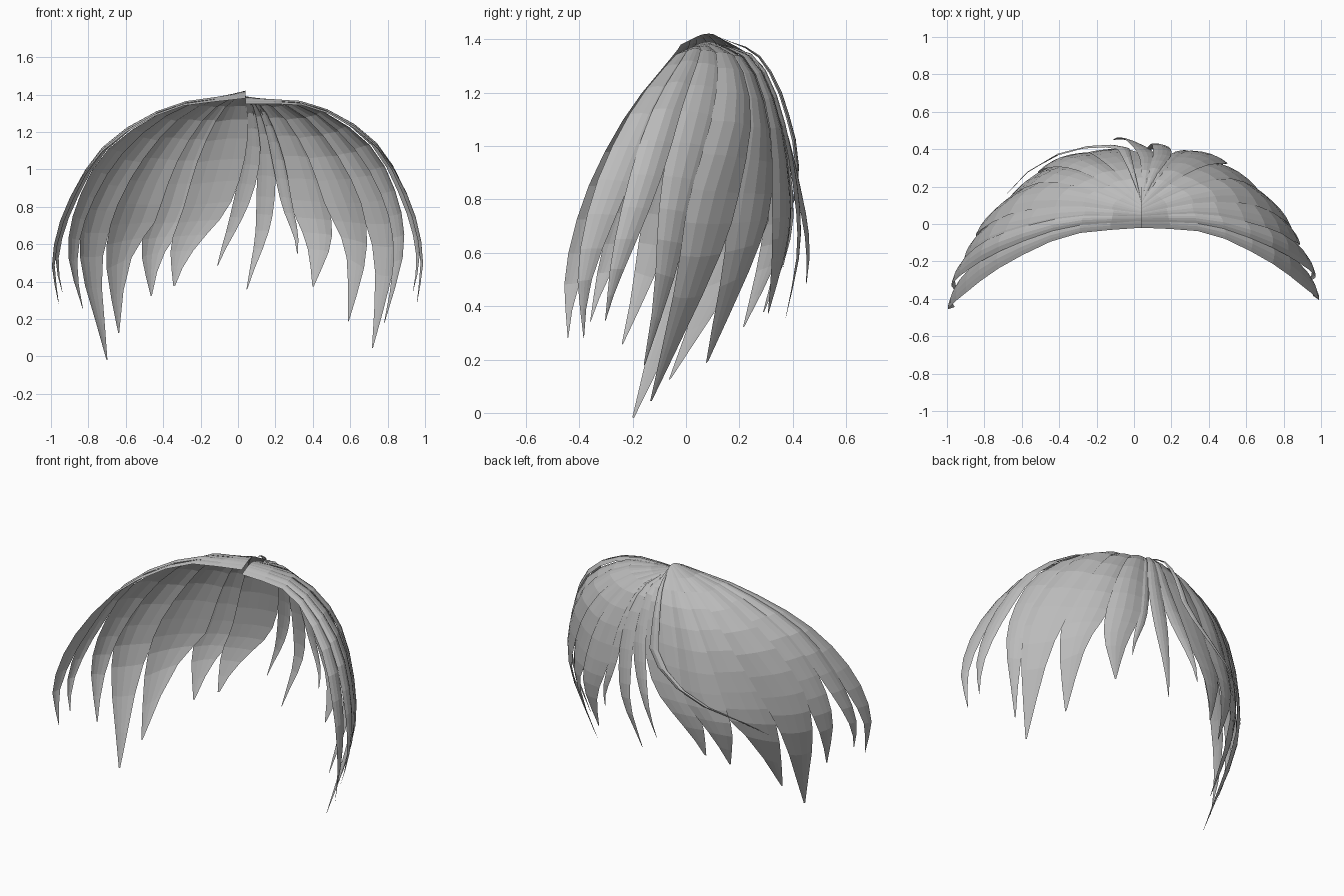
import bpy, math
from mathutils import Vector

old = bpy.data.objects.get("Cube")
if old:
    bpy.data.objects.remove(old)

hair = bpy.data.materials.new("grey_hair")
hair.use_nodes = True
hair.diffuse_color = (0.5, 0.5, 0.5, 1)
hair.node_tree.nodes["Principled BSDF"].inputs["Base Color"].default_value = (0.5, 0.5, 0.5, 1)

PART_X = 0.04
CENTRE = Vector((0, -0.25, 0.6))

# Guide curves from the crown down to the tips: middle first, open rim last
GUIDES = [[Vector(p) for p in guide] for guide in (
    ((.04, .12, 1.38), (.04, .27, 1.32), (.03, .36, 1.1), (.02, .42, .84), (.03, .43, .62), (.02, .37, .36)),
    ((.04, .1, 1.39), (.2, .24, 1.31), (.34, .32, 1.08), (.43, .34, .8), (.48, .32, .6), (.45, .27, .36)),
    ((.04, .07, 1.39), (.34, .16, 1.32), (.57, .18, 1.1), (.73, .1, .8), (.77, .03, .5), (.7, -.12, .05)),
    ((.04, .04, 1.38), (.39, .04, 1.34), (.71, -.04, 1.13), (.87, -.12, .83), (.93, -.2, .55), (.89, -.27, .3)),
    ((.04, -.02, 1.35), (.4, -.05, 1.33), (.72, -.2, 1.14), (.91, -.34, .85), (.99, -.41, .54), (.96, -.39, .28)),
)]


def spline(points, u):
    """Smooth curve through evenly spaced points, u counted in points."""
    padded = [points[0] * 2 - points[1], *points, points[-1] * 2 - points[-2]]
    i = max(0, min(len(points) - 2, math.floor(u)))
    a, b, c, d = padded[i:i + 4]
    f = u - i
    return b + (c - a) * (f / 2) + (a * 2 - b * 5 + c * 4 - d) * (f * f / 2) \
        + (b * 3 - a - c * 3 + d) * (f ** 3 / 2)


def shell(side, across, down):
    """Point on the hair shell of one side; the right is wider and sweeps forward."""
    p = spline([spline(g, down * (len(g) - 1)) for g in GUIDES], across)
    if side < 0:
        p.x = PART_X - (p.x - PART_X) * 1.09
        p.y -= 0.015 * across * down
        p.z += 0.03 * (1 - down) ** 6 - 0.025 * math.sin(math.pi * min(1, down))
    return p


def lock(name, side, low, high, tip, end, taper, lift, rows=12, cols=4):
    """Curved ribbon that narrows to a point."""
    verts, faces = [], []
    for r in range(rows + 1):
        down = end * r / rows
        close = max(0, (down - taper) / (end - taper)) ** 1.5
        close = min(close, 0.97)
        left = low + (tip - low) * close
        right = high + (tip - high) * close
        for c in range(cols + 1):
            f = c / cols
            p = shell(side, left + (right - left) * f, down)
            out = (p - CENTRE).normalized()
            bulge = 0.012 * math.sin(math.pi * f) * (1 - close)
            verts.append(p + out * (bulge + lift) * min(1, down * 3))
    step = cols + 1
    for r in range(rows):
        for c in range(cols):
            i = r * step + c
            face = (i, i + 1, i + step + 1, i + step)
            faces.append(face if side < 0 else face[::-1])
    mesh = bpy.data.meshes.new(name)
    mesh.from_pydata(verts, [], faces)
    mesh.materials.append(hair)
    obj = bpy.data.objects.new(name, mesh)
    bpy.context.collection.objects.link(obj)


# Each lock: edges across the shell, tip position, length, taper start
LEFT = (
    (0, .3, -.35, .92, .35),
    (.22, .5, .05, 1, .38),
    (.45, .65, .62, .86, .4),
    (.6, 1.15, .85, 1, .55),
    (1.1, 1.75, 1.5, 1, .55),
    (1.65, 2.4, 2.05, 1, .6),
    (2.3, 2.95, 2.3, .96, .5),
    (2.9, 3.5, 3.3, .97, .45),
    (3.4, 4, 3.95, 1, .5),
)
RIGHT = (
    (-.05, .75, .85, 1, .25),
    (.65, 1.2, 1.15, 1, .6),
    (1.1, 1.8, 1.8, .98, .65),
    (1.7, 2.5, 2.1, 1.03, .55),
    (2.4, 3.05, 2.6, .96, .5),
    (2.95, 3.5, 3.35, .97, .45),
    (3.4, 4, 3.95, 1, .5),
)
for label, side, locks in (("left", 1, LEFT), ("right", -1, RIGHT)):
    for n, values in enumerate(locks):
        lock(f"{label}_lock_{n + 1}", side, *values, lift=0.01 * (n % 2))

# Loose wisp sweeping sideways over the right inner locks
lock("right_wisp", -1, .2, .35, 1.7, .78, .45, 0.04)
